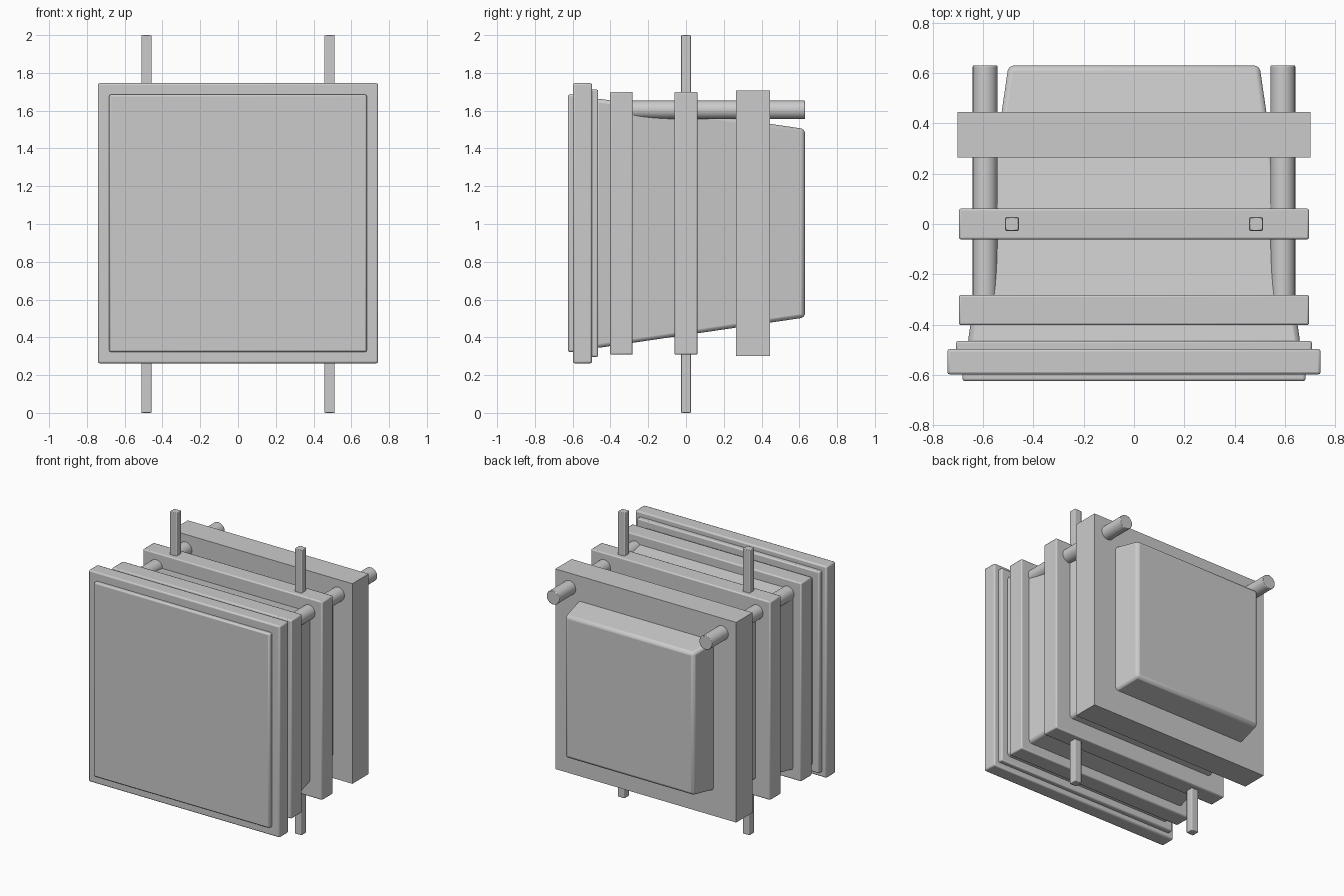
import bpy, bmesh
from math import radians

if "Cube" in bpy.data.objects:
    bpy.data.objects.remove(bpy.data.objects["Cube"])

CZ = 1.004  # height of the centre axis


def finish(obj, bevel=0.0, segments=2):
    bpy.ops.object.select_all(action='DESELECT')
    obj.select_set(True)
    bpy.context.view_layer.objects.active = obj
    if bevel:
        mod = obj.modifiers.new("Bevel", 'BEVEL')
        mod.width = bevel
        mod.segments = segments
        mod.limit_method = 'ANGLE'
    bpy.ops.object.shade_smooth_by_angle(angle=radians(30))


def box(name, x0, x1, y0, y1, z0, z1, bevel=0.0, back_scale=1.0):
    """Box between limits; back_scale shrinks the +y end towards its centre."""
    cx, cz = (x0 + x1) / 2, (z0 + z1) / 2
    bm = bmesh.new()
    bmesh.ops.create_cube(bm, size=1)
    for v in bm.verts:
        s = back_scale if v.co.y > 0 else 1.0
        v.co.x = v.co.x * (x1 - x0) * s + cx
        v.co.z = v.co.z * (z1 - z0) * s + cz
        v.co.y = y1 if v.co.y > 0 else y0
    mesh = bpy.data.meshes.new(name)
    bm.to_mesh(mesh)
    bm.free()
    obj = bpy.data.objects.new(name, mesh)
    bpy.context.collection.objects.link(obj)
    finish(obj, bevel)
    return obj


def plate(name, half, y0, y1, bevel=0.0, back_scale=1.0):
    return box(name, -half, half, y0, y1, CZ - half, CZ + half, bevel, back_scale)


# Tapered main body
plate("tapered_body", 0.662, -0.48, 0.63, 0.02, 0.499 / 0.662)

# Front panel stack
plate("front_panel", 0.682, -0.625, -0.58, 0.01)
plate("front_frame", 0.742, -0.598, -0.497, 0.01)
plate("backing_plate", 0.707, -0.51, -0.465, 0.008)

# Bands around the body
plate("front_band", 0.696, -0.402, -0.282, 0.008)
plate("middle_band", 0.696, -0.061, 0.061, 0.008)
plate("rear_band", 0.702, 0.265, 0.446)

for side, label in ((-1, "left"), (1, "right")):
    # Round rods running front to back
    bpy.ops.mesh.primitive_cylinder_add(
        vertices=32, radius=0.049, depth=1.11,
        location=(side * 0.592, 0.075, 1.604), rotation=(radians(90), 0, 0))
    rod = bpy.context.object
    rod.name = label + "_rod"
    finish(rod, 0.004)

    # Square posts passing through the middle band
    x = side * 0.485
    box(label + "_post", x - 0.027, x + 0.027, -0.027, 0.027, 0.0, 2.0, 0.004)
